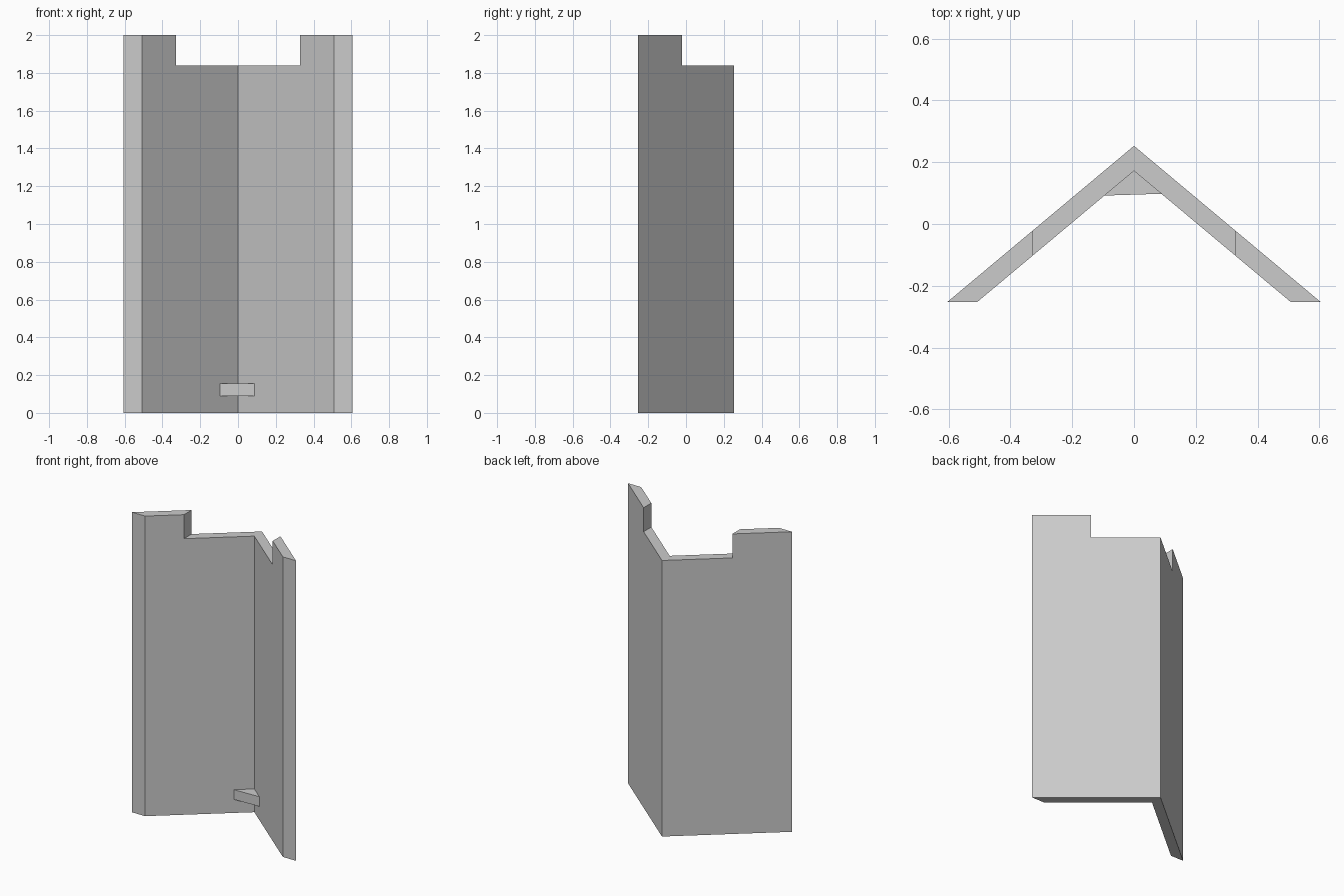
import bpy
import bmesh

cube = bpy.data.objects.get("Cube")
if cube:
    bpy.data.objects.remove(cube, do_unlink=True)

grey = bpy.data.materials.new("plain_grey")
grey.use_nodes = True
colour = (0.6, 0.6, 0.6, 1)
grey.diffuse_color = colour
grey.node_tree.nodes["Principled BSDF"].inputs["Base Color"].default_value = colour


def add_prism(name, ring_a, ring_b, open_sides=()):
    """Join two matching rings; ring_a is counter-clockwise seen from outside."""
    bm = bmesh.new()
    a = [bm.verts.new(p) for p in ring_a]
    b = [bm.verts.new(p) for p in ring_b]
    bm.faces.new(a)
    bm.faces.new(b[::-1])
    for i in range(len(a)):
        j = (i + 1) % len(a)
        if i not in open_sides:
            bm.faces.new((a[j], a[i], b[i], b[j]))
    mesh = bpy.data.meshes.new(name)
    bm.to_mesh(mesh)
    bm.free()
    mesh.materials.append(grey)
    obj = bpy.data.objects.new(name, mesh)
    bpy.context.collection.objects.link(obj)
    return obj


APEX_OUT, APEX_IN, FRONT = 0.253, 0.172, -0.253
OUT_X, IN_X, NOTCH_X = 0.605, 0.508, 0.327
NOTCH_Z, TOP = 1.84, 2.0


def wing_ring(end_x, apex_y):
    """Stepped elevation of one wing, laid along its slanted plane."""
    slope = (FRONT - apex_y) / end_x
    outline = [(0, 0), (end_x, 0), (end_x, TOP), (NOTCH_X, TOP),
               (NOTCH_X, NOTCH_Z), (0, NOTCH_Z)]
    return [(x, apex_y + slope * x, z) for x, z in outline]


# Folded wall: left wing, open at the fold, mirrored to the right
wall = add_prism("folded_wall", wing_ring(IN_X, APEX_IN),
                 wing_ring(OUT_X, APEX_OUT), open_sides=(5,))
mirror = wall.modifiers.new("Mirror", "MIRROR")
mirror.use_clip = True

# Small triangular shelf in the inner corner
corner = [(-0.096, 0.092), (0.091, 0.098), (0, APEX_IN)]
add_prism("corner_shelf", [(x, y, 0.155) for x, y in corner],
          [(x, y, 0.09) for x, y in corner])
